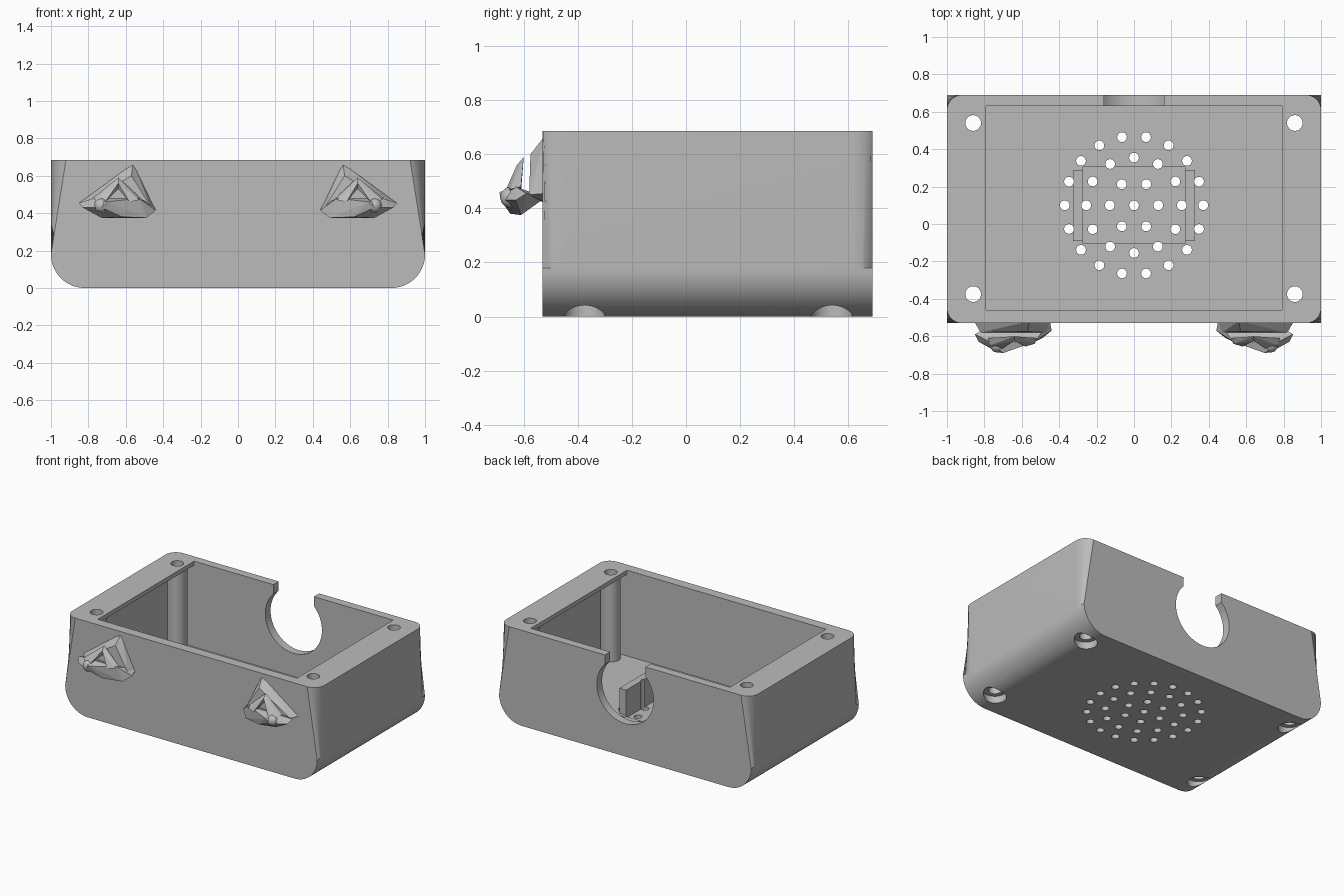
import bpy, bmesh
from math import cos, sin, pi, radians, asin
from mathutils import Matrix

cube = bpy.data.objects.get("Cube")
if cube:
    bpy.data.objects.remove(cube, do_unlink=True)

grey = bpy.data.materials.new("plain grey")
grey.use_nodes = True
grey.diffuse_color = (0.5, 0.5, 0.5, 1)
grey.node_tree.nodes["Principled BSDF"].inputs["Base Color"].default_value = (0.5, 0.5, 0.5, 1)

FRONT, BACK, TOP = -0.53, 0.69, 0.685
WALL_FRONT, WALL_BACK, FLOOR = -0.46, 0.63, 0.07


def make(name, bm):
    bmesh.ops.recalc_face_normals(bm, faces=bm.faces)
    mesh = bpy.data.meshes.new(name)
    bm.to_mesh(mesh)
    bm.free()
    mesh.materials.append(grey)
    obj = bpy.data.objects.new(name, mesh)
    bpy.context.collection.objects.link(obj)
    return obj


def prism(name, profile, y0, y1, rounding=0):
    """Extrude an xz profile along y, optionally rounding its two end rims."""
    bm = bmesh.new()
    a = [bm.verts.new((x, y0, z)) for x, z in profile]
    b = [bm.verts.new((x, y1, z)) for x, z in profile]
    bm.faces.new(a)
    bm.faces.new(b[::-1])
    for i in range(len(a)):
        j = (i + 1) % len(a)
        bm.faces.new((a[i], b[i], b[j], a[j]))
    if rounding:
        rims = [e for e in bm.edges
                if abs(e.verts[0].co.y - e.verts[1].co.y) < 1e-5
                and min(v.co.z for v in e.verts) < TOP - 0.001]
        bmesh.ops.bevel(bm, geom=rims, offset=rounding, segments=8,
                        profile=0.5, affect='EDGES', clamp_overlap=False)
    return make(name, bm)


def cylinders(name, centres, radius, z0, z1, sides=32):
    bm = bmesh.new()
    for x, y in centres:
        bmesh.ops.create_cone(bm, cap_ends=True, segments=sides, radius1=radius,
                              radius2=radius, depth=z1 - z0,
                              matrix=Matrix.Translation((x, y, (z0 + z1) / 2)))
    return make(name, bm)


def box(name, x0, x1, y0, y1, z0, z1):
    return prism(name, [(x0, z0), (x1, z0), (x1, z1), (x0, z1)], y0, y1)


def combine(target, tool, operation):
    mod = target.modifiers.new(operation, 'BOOLEAN')
    mod.object, mod.operation, mod.solver = tool, operation, 'EXACT'
    bpy.context.view_layer.objects.active = target
    bpy.ops.object.modifier_apply(modifier=mod.name)
    bpy.data.objects.remove(tool, do_unlink=True)


def smooth(obj, angle):
    bpy.ops.object.select_all(action='DESELECT')
    obj.select_set(True)
    bpy.context.view_layer.objects.active = obj
    bpy.ops.object.shade_smooth_by_angle(angle=radians(angle))


# Outer shell with large lower side rounds and smaller front and back rounds
R, N = 0.18, 14
arc = [(1 - R + R * sin(pi / 2 * i / N), R - R * cos(pi / 2 * i / N)) for i in range(N + 1)]
right_half = arc + [(1, TOP)]
body = prism("case_body", right_half + [(-x, z) for x, z in reversed(right_half)],
             FRONT, BACK, 0.08)

# Cavity, wider below the thin overhanging side rims
half = [(0.93, FLOOR), (0.93, 0.655), (0.79, 0.655), (0.79, 0.8)]
combine(body, prism("cavity", half + [(-x, z) for x, z in reversed(half)],
                    WALL_FRONT, WALL_BACK), 'DIFFERENCE')

# Keyhole opening in the back wall
r, cz, neck = 0.225, 0.46, 0.16
start = pi / 2 - asin(neck / r)
sweep = 2 * pi - 2 * asin(neck / r)
key = [(r * cos(start - sweep * i / 40), cz + r * sin(start - sweep * i / 40)) for i in range(41)]
combine(body, prism("keyhole", key + [(-neck, 0.8), (neck, 0.8)], 0.6, 0.8), 'DIFFERENCE')

# Screw columns, with through holes and counterbores below
corners = [(x, y) for x in (-0.86, 0.86) for y in (-0.375, 0.54)]
combine(body, cylinders("columns", corners, 0.065, 0.06, 0.67), 'UNION')
combine(body, cylinders("screw_holes", corners, 0.042, -0.1, 0.8), 'DIFFERENCE')
combine(body, cylinders("counterbores", corners, 0.075, -0.1, 0.05), 'DIFFERENCE')

# Speaker seat: shallow recess between two retaining bars
combine(body, box("recess", -0.272, 0.272, -0.105, 0.305, 0.05, 0.2), 'DIFFERENCE')
for s in (-1, 1):
    lo, hi = sorted((s * 0.272, s * 0.325))
    combine(body, box("bar", lo, hi, -0.09, 0.29, 0.045, 0.25), 'UNION')

# Speaker grille: a centre hole and three rings
grille = [(0, 0.1)]
for radius, count in ((0.13, 6), (0.255, 12), (0.37, 18)):
    for i in range(count):
        t = 2 * pi * i / count
        grille.append((radius * cos(t), 0.1 + radius * sin(t)))
combine(body, cylinders("grille_holes", grille, 0.026, -0.1, 0.4, 20), 'DIFFERENCE')
smooth(body, 30)

# Faceted hooks on the front
HULLS = {
    "hook_back_plate": [(.56, -.52, .67), (.855, -.52, .455), (.74, -.52, .42), (.44, -.52, .42),
                        (.57, -.575, .6), (.82, -.58, .45), (.47, -.58, .44)],
    "hook_base": [(.44, -.57, .415), (.49, -.61, .375), (.73, -.61, .375), (.45, -.52, .44),
                  (.85, -.59, .455), (.83, -.63, .43), (.7, -.69, .46), (.73, -.685, .43),
                  (.62, -.65, .38), (.74, -.52, .44), (.53, -.63, .48), (.77, -.63, .48)],
    "hook_inner_prong": [(.64, -.6, .59), (.64, -.625, .56), (.64, -.61, .53), (.52, -.61, .48),
                         (.58, -.61, .46), (.53, -.64, .47), (.58, -.655, .46)],
    "hook_outer_prong": [(.64, -.6, .59), (.64, -.625, .56), (.64, -.61, .53), (.78, -.61, .48),
                         (.72, -.61, .46), (.77, -.65, .47), (.71, -.67, .46)],
}
for side, s in (("left", 1), ("right", -1)):
    for name, points in HULLS.items():
        bm = bmesh.new()
        for x, y, z in points:
            bm.verts.new((s * x, y, z))
        result = bmesh.ops.convex_hull(bm, input=bm.verts)
        bmesh.ops.delete(bm, geom=[v for v in bm.verts if not v.link_faces], context='VERTS')
        make(side + "_" + name, bm)
    bm = bmesh.new()
    bmesh.ops.create_icosphere(bm, subdivisions=2, radius=0.04,
                               matrix=Matrix.Translation((s * 0.73, -0.648, 0.44)))
    smooth(make(side + "_hook_knob", bm), 40)
